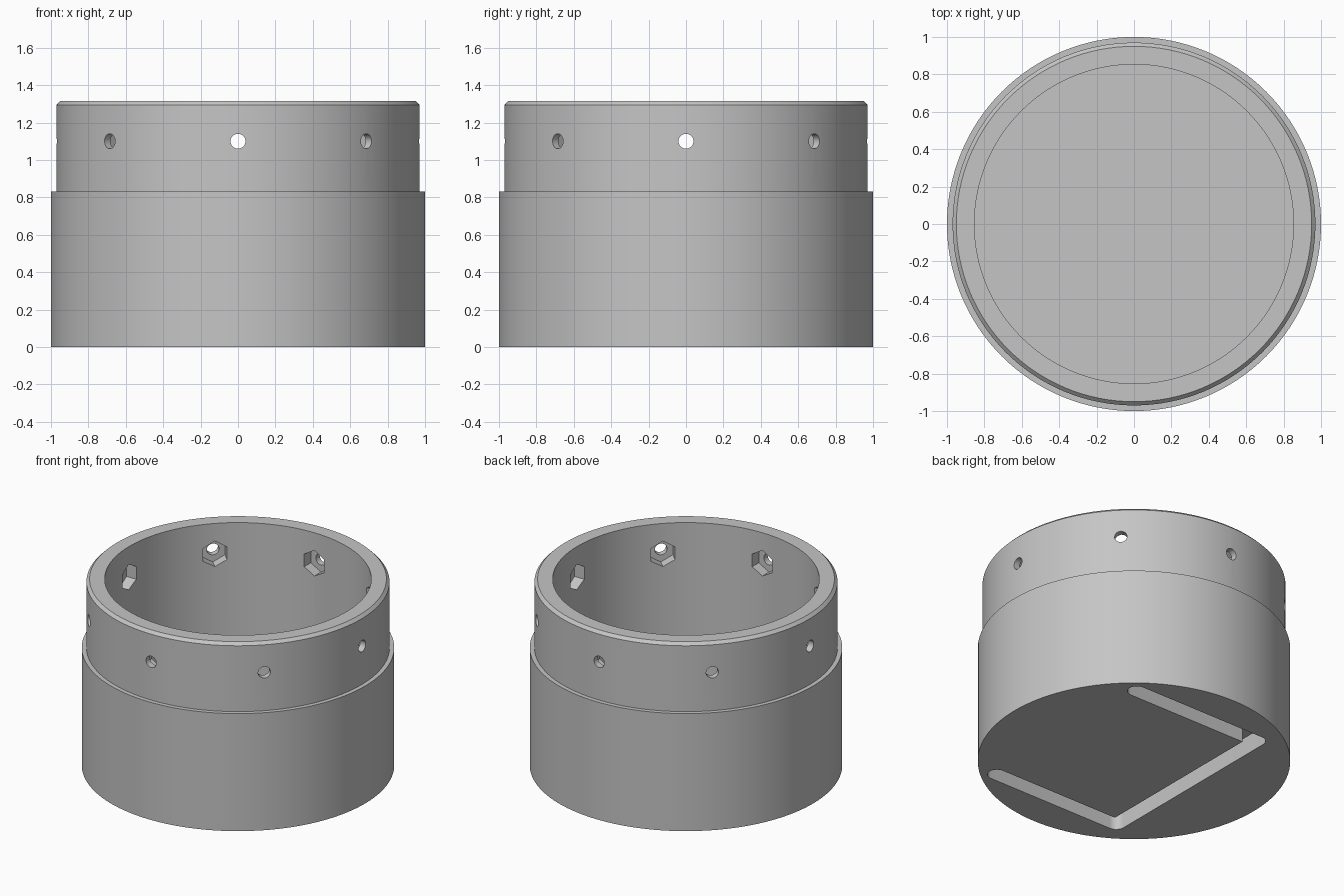
import bpy, bmesh, math
from mathutils import Matrix, Vector

cube = bpy.data.objects.get("Cube")
if cube:
    bpy.data.objects.remove(cube, do_unlink=True)

grey = bpy.data.materials.new("plain_grey")
grey.use_nodes = True
colour = (0.56, 0.56, 0.56, 1)
grey.diffuse_color = colour
grey.node_tree.nodes["Principled BSDF"].inputs["Base Color"].default_value = colour


def add_object(name, bm):
    bmesh.ops.recalc_face_normals(bm, faces=bm.faces)
    mesh = bpy.data.meshes.new(name)
    bm.to_mesh(mesh)
    bm.free()
    mesh.materials.append(grey)
    obj = bpy.data.objects.new(name, mesh)
    bpy.context.collection.objects.link(obj)
    return obj


def lathe(name, profile, steps):
    """Revolve an open profile about z and cap both ends."""
    bm = bmesh.new()
    verts = [bm.verts.new((r, 0, z)) for r, z in profile]
    edges = [bm.edges.new(pair) for pair in zip(verts, verts[1:])]
    bmesh.ops.spin(bm, geom=verts + edges, axis=(0, 0, 1), cent=(0, 0, 0),
                   angle=math.tau, steps=steps, use_merge=True)
    bmesh.ops.remove_doubles(bm, verts=bm.verts, dist=1e-5)
    bmesh.ops.holes_fill(bm, edges=[e for e in bm.edges if e.is_boundary], sides=0)
    return add_object(name, bm)


def radial_prisms(name, sides, radius, inner, outer, height, count):
    """Ring of prisms pointing outward from the axis."""
    bm = bmesh.new()
    for i in range(count):
        place = (Matrix.Rotation(math.tau * i / count, 4, 'Z')
                 @ Matrix.Translation(((inner + outer) / 2, 0, height))
                 @ Matrix.Rotation(math.pi / 2, 4, 'Y')
                 @ Matrix.Rotation(math.pi / 6, 4, 'Z'))
        bmesh.ops.create_cone(bm, cap_ends=True, segments=sides, radius1=radius,
                              radius2=radius, depth=outer - inner, matrix=place)
    return add_object(name, bm)


def arc(cx, cy, r, start, end, steps):
    angles = [math.radians(start + (end - start) * i / steps) for i in range(steps + 1)]
    return [(cx + r * math.cos(a), cy + r * math.sin(a)) for a in angles]


def cut(target, cutter):
    mod = target.modifiers.new("cut", 'BOOLEAN')
    mod.operation = 'DIFFERENCE'
    mod.solver = 'EXACT'
    mod.object = cutter
    bpy.context.view_layer.objects.active = target
    bpy.ops.object.modifier_apply(modifier=mod.name)
    bpy.data.objects.remove(cutter, do_unlink=True)


# Stepped cup with a chamfered rim
wall, floor, rim = 0.853, 0.2, 1.315
cup = lathe("stepped_cup", [(1, 0), (1, 0.83), (0.97, 0.83), (0.97, rim - 0.02),
                            (0.95, rim), (wall, rim), (wall, floor)], 128)
cup.data.materials.clear()
cup.data.materials.append(grey)

# Hexagonal nut pockets inside and round screw holes through the wall
cut(cup, radial_prisms("nut_pockets", 6, 0.09, 0.75, 0.925, 1.1, 8))
cut(cup, radial_prisms("screw_holes", 32, 0.04, 0.8, 1.05, 1.1, 8))

# Three-sided channel with rounded ends and corners in the underside
left, right, side, r = -0.435, 0.56, 0.697, 0.062
outline = (arc(right, side, r, -90, 90, 16) + arc(left, side, r, 90, 180, 8)
           + arc(left, -side, r, 180, 270, 8) + arc(right, -side, r, -90, 90, 16)
           + [(left + r, r - side), (left + r, side - r)])
bm = bmesh.new()
face = bm.faces.new([bm.verts.new((x, y, -0.1)) for x, y in outline])
new = bmesh.ops.extrude_face_region(bm, geom=[face])["geom"]
bmesh.ops.translate(bm, vec=Vector((0, 0, 0.23)),
                    verts=[g for g in new if isinstance(g, bmesh.types.BMVert)])
cut(cup, add_object("channel", bm))

# Smooth the round walls, keep the edges crisp
bpy.ops.object.select_all(action='DESELECT')
cup.select_set(True)
bpy.context.view_layer.objects.active = cup
bpy.ops.object.shade_smooth_by_angle(angle=math.radians(30))
